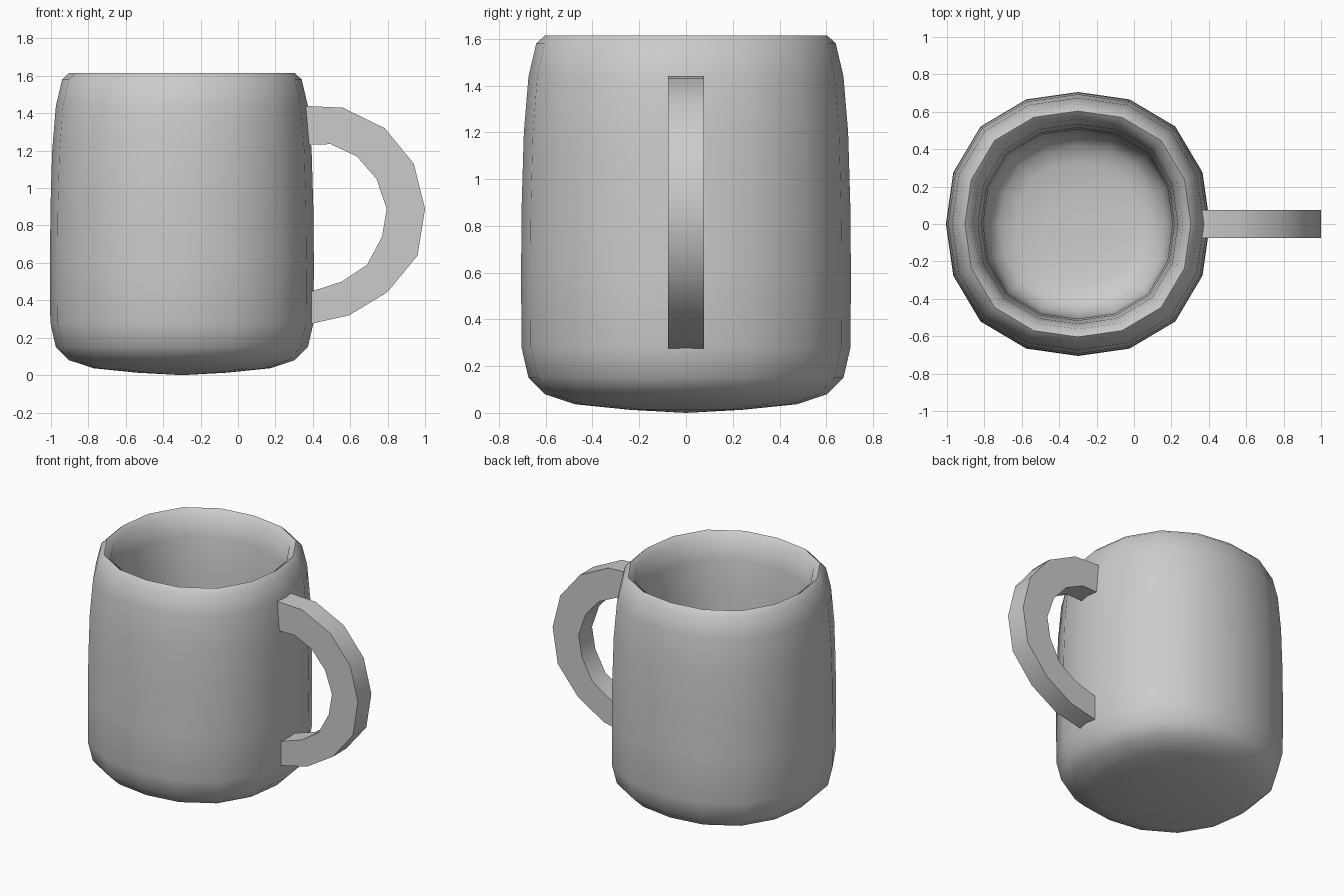
import bpy, bmesh
from math import pi, cos, sin, radians

if "Cube" in bpy.data.objects:
    bpy.data.objects.remove(bpy.data.objects["Cube"])

CX, SIDES = -0.3, 16


def finish(name, bm, angle):
    bmesh.ops.recalc_face_normals(bm, faces=bm.faces)
    me = bpy.data.meshes.new(name)
    bm.to_mesh(me)
    bm.free()
    ob = bpy.data.objects.new(name, me)
    bpy.context.collection.objects.link(ob)
    bpy.ops.object.select_all(action='DESELECT')
    bpy.context.view_layer.objects.active = ob
    ob.select_set(True)
    bpy.ops.object.shade_smooth_by_angle(angle=radians(angle))
    return ob


# cup: closed (radius, z) profile from under the base, over the lip, to the inner floor
outer = [(0.24, 0.013), (0.475, 0.037), (0.605, 0.08), (0.675, 0.15), (0.705, 0.28),
         (0.707, 0.60), (0.704, 0.90), (0.695, 1.20), (0.675, 1.44), (0.642, 1.58)]
lip = [(0.605, 1.615)]
inner = [(0.563, 1.58), (0.535, 1.44), (0.517, 1.20), (0.508, 0.90), (0.505, 0.60),
         (0.50, 0.42), (0.475, 0.31), (0.42, 0.25), (0.33, 0.22), (0.17, 0.205)]

bm = bmesh.new()
rings = []
for r, z in outer + lip + inner:
    ring = []
    for i in range(SIDES):
        a = 2 * pi * i / SIDES
        k = r * (1.02 - 0.022 * cos(4 * a))  # slightly squared-off round
        ring.append(bm.verts.new((CX + k * cos(a), k * sin(a), z)))
    rings.append(ring)
for a, b in zip(rings, rings[1:]):
    for i in range(SIDES):
        j = (i + 1) % SIDES
        bm.faces.new((a[i], a[j], b[j], b[i]))
for ring, z in ((rings[0], 0.0), (rings[-1], 0.20)):
    c = bm.verts.new((CX, 0, z))
    for i in range(SIDES):
        bm.faces.new((c, ring[i], ring[(i + 1) % SIDES]))
finish("cup", bm, 60)

# handle: rectangular section following an outer and an inner curve
out = [(0.34, 1.44), (0.56, 1.43), (0.785, 1.32), (0.94, 1.13), (1.0, 0.89),
       (0.96, 0.64), (0.80, 0.445), (0.595, 0.32), (0.37, 0.27)]
inn = [(0.34, 1.23), (0.495, 1.235), (0.635, 1.17), (0.74, 1.05), (0.795, 0.89),
       (0.77, 0.74), (0.69, 0.59), (0.555, 0.50), (0.37, 0.44)]
W = 0.076
bm = bmesh.new()
sections = [[bm.verts.new((x, y, z)) for (x, z), y in ((o, -W), (o, W), (i, W), (i, -W))]
            for o, i in zip(out, inn)]
for a, b in zip(sections, sections[1:]):
    for i in range(4):
        j = (i + 1) % 4
        bm.faces.new((a[i], a[j], b[j], b[i]))
bm.faces.new(sections[0])
bm.faces.new(sections[-1])
finish("handle", bm, 35)
